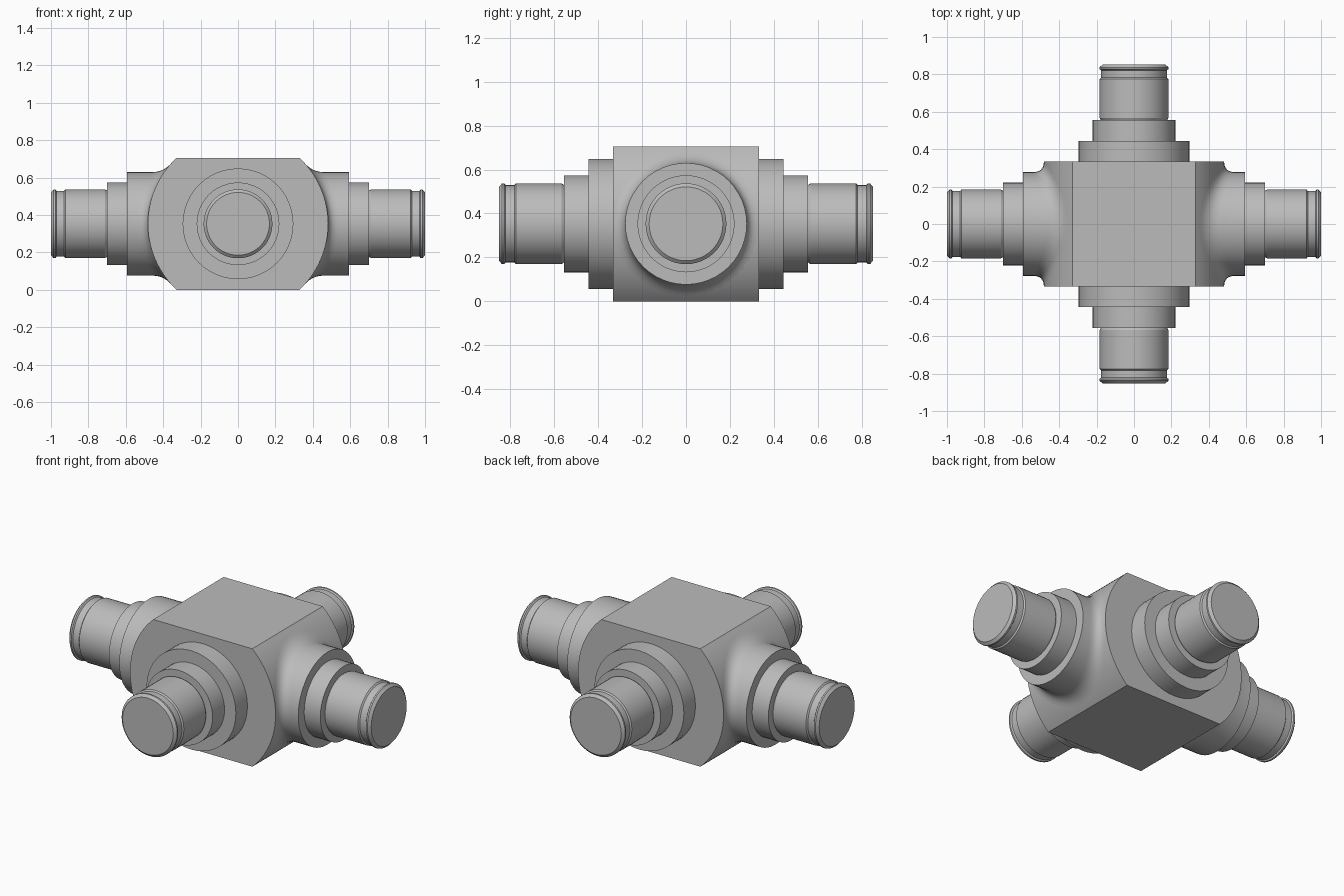
import bpy, bmesh
from math import sin, cos, pi, sqrt, asin
from mathutils import Matrix, Vector

cube = bpy.data.objects.get("Cube")
if cube:
    bpy.data.objects.remove(cube, do_unlink=True)

MID = 0.353        # height of the arm axes, half the body height
BODY_R = 0.482     # rounded sides of the body
HALF_Y = 0.333
SIDES = 48

steel = bpy.data.materials.new("plain_grey")
steel.use_nodes = True
grey = (0.5, 0.5, 0.5, 1)
steel.diffuse_color = grey
steel.node_tree.nodes["Principled BSDF"].inputs["Base Color"].default_value = grey


def finish(bm, name):
    bmesh.ops.recalc_face_normals(bm, faces=bm.faces)
    mesh = bpy.data.meshes.new(name)
    bm.to_mesh(mesh)
    bm.free()
    mesh.materials.append(steel)
    obj = bpy.data.objects.new(name, mesh)
    bpy.context.collection.objects.link(obj)
    bpy.ops.object.select_all(action='DESELECT')
    obj.select_set(True)
    bpy.context.view_layer.objects.active = obj
    bpy.ops.object.shade_smooth_by_angle(angle=pi / 6)
    return obj


def loft(rings, name, turn):
    """Skin closed rings along +x, cap both ends, turn about z."""
    bm = bmesh.new()
    loops = [[bm.verts.new(p) for p in ring] for ring in rings]
    for a, b in zip(loops, loops[1:]):
        for i in range(len(a)):
            j = (i + 1) % len(a)
            bm.faces.new((a[i], a[j], b[j], b[i]))
    bm.faces.new(loops[0])
    bm.faces.new(loops[-1])
    place = Matrix.Translation((0, 0, MID)) @ Matrix.Rotation(turn, 4, 'Z')
    bmesh.ops.transform(bm, matrix=place, verts=bm.verts)
    return finish(bm, name)


ANGLES = [2 * pi * i / SIDES for i in range(SIDES)]


def ring(x, r):
    return [Vector((x, r * cos(a), r * sin(a))) for a in ANGLES]


def saddle(r, out=0):
    """Ring of radius r lying on the rounded side of the body."""
    return [Vector((sqrt(BODY_R ** 2 - (r * sin(a)) ** 2) + out,
                    r * cos(a), r * sin(a))) for a in ANGLES]


def shaft_end(start, tip):
    """Bearing shaft with a shallow groove and a chamfered rim."""
    return [ring(start, 0.177), ring(start + 0.012, 0.184),
            ring(tip - 0.077, 0.184), ring(tip - 0.07, 0.176),
            ring(tip - 0.03, 0.176), ring(tip - 0.024, 0.184),
            ring(tip - 0.014, 0.184), ring(tip, 0.168)]


# Body: round sides cut flat at top and bottom
limit = asin(MID / BODY_R)
arc = [-limit + 2 * limit * i / 32 for i in range(33)]
outline = [(BODY_R * cos(a), BODY_R * sin(a)) for a in arc]
outline += [(-x, -z) for x, z in outline]
bm = bmesh.new()
face = bm.faces.new([bm.verts.new((x, -HALF_Y, z + MID)) for x, z in outline])
extruded = bmesh.ops.extrude_face_region(bm, geom=[face])["geom"]
bmesh.ops.translate(bm, vec=(0, 2 * HALF_Y, 0),
                    verts=[v for v in extruded if isinstance(v, bmesh.types.BMVert)])
if not face.is_valid or len([f for f in bm.faces if len(f.verts) > 4]) < 2:
    bmesh.ops.holes_fill(bm, edges=bm.edges)
finish(bm, "body")

# Side arms: fillet out of the rounded body, then two steps to the shaft
foot, corner, top = saddle(0.332), saddle(0.277), saddle(0.277, 0.06)
fillet = []
for k in range(7):
    t = k / 6
    fillet.append([p * (1 - t) ** 2 + q * 2 * t * (1 - t) + s * t * t
                   for p, q, s in zip(foot, corner, top)])
side_arm = [ring(0.2, 0.2)] + fillet + [
    ring(0.593, 0.277), ring(0.593, 0.221), ring(0.7, 0.221)] + shaft_end(0.7, 1.0)
loft(side_arm, "left_arm", 0)
loft(side_arm, "right_arm", pi)

# Front and back arms: two collars and the shaft
end_arm = [ring(0.25, 0.296), ring(0.443, 0.296), ring(0.443, 0.221),
           ring(0.556, 0.221)] + shaft_end(0.556, 0.852)
loft(end_arm, "back_arm", pi / 2)
loft(end_arm, "front_arm", -pi / 2)
